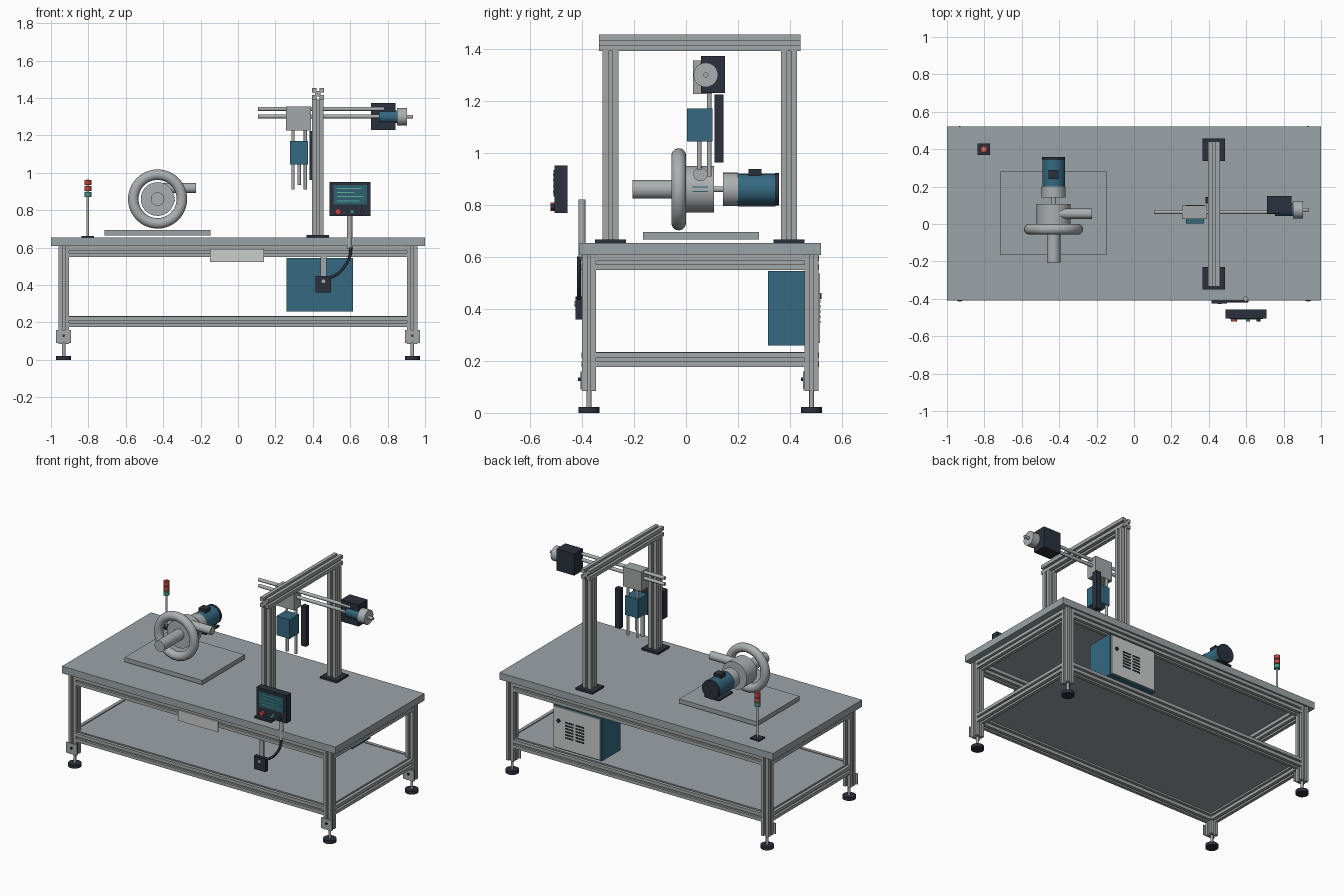
import bpy, bmesh, math
from mathutils import Matrix, Vector

if "Cube" in bpy.data.objects:
    bpy.data.objects.remove(bpy.data.objects["Cube"], do_unlink=True)


def material(name, r, g, b):
    m = bpy.data.materials.new(name)
    m.use_nodes = True
    m.diffuse_color = (r, g, b, 1)
    m.node_tree.nodes["Principled BSDF"].inputs["Base Color"].default_value = (r, g, b, 1)
    return m


ALU = material("aluminium", 0.37, 0.39, 0.39)
TOP = material("worktop grey", 0.33, 0.37, 0.39)
STEEL = material("steel", 0.41, 0.43, 0.44)
DARK = material("charcoal", 0.024, 0.03, 0.045)
BLUE = material("machine blue", 0.035, 0.14, 0.22)
LIGHT = material("light grey", 0.58, 0.61, 0.6)
RED = material("signal red", 0.5, 0.06, 0.05)
GREEN = material("signal green", 0.05, 0.3, 0.24)
SCREEN = material("screen teal", 0.025, 0.12, 0.16)
TEXT = material("display green", 0.12, 0.42, 0.33)


def finish(name, bm, mat):
    bmesh.ops.recalc_face_normals(bm, faces=bm.faces)
    mesh = bpy.data.meshes.new(name)
    bm.to_mesh(mesh)
    bm.free()
    mesh.materials.append(mat)
    ob = bpy.data.objects.new(name, mesh)
    bpy.context.collection.objects.link(ob)
    return ob


def box(name, x, y, z, mat):
    """Block given by its (min, max) on each axis."""
    bm = bmesh.new()
    bmesh.ops.create_cube(bm, size=1)
    for v in bm.verts:
        v.co = [lo + (c + 0.5) * (hi - lo) for c, (lo, hi) in zip(v.co, (x, y, z))]
    return finish(name, bm, mat)


def rod(name, a, b, r, mat, sides=32):
    """Round bar from point a to point b."""
    a, b = Vector(a), Vector(b)
    turn = Vector((0, 0, 1)).rotation_difference(b - a).to_matrix().to_4x4()
    bm = bmesh.new()
    bmesh.ops.create_cone(bm, cap_ends=True, segments=sides, radius1=r, radius2=r,
                          depth=(b - a).length,
                          matrix=Matrix.Translation((a + b) / 2) @ turn)
    for f in bm.faces:
        f.smooth = len(f.verts) == 4
    return finish(name, bm, mat)


def slotted(name, a, b, s):
    """Slotted square extrusion from a to b along one axis."""
    a, b = Vector(a), Vector(b)
    axis = max(range(3), key=lambda i: abs(b[i] - a[i]))
    u, w = [i for i in range(3) if i != axis]
    h, g, d = s / 2, s * 0.12, s * 0.26
    side = [(-h, -h), (-g, -h), (-g, d - h), (g, d - h), (g, -h)]
    pts = []
    for k in range(4):
        c, n = round(math.cos(k * math.pi / 2)), round(math.sin(k * math.pi / 2))
        pts += [(c * p - n * q, n * p + c * q) for p, q in side]
    bm = bmesh.new()
    rings = []
    for end in (a, b):
        ring = []
        for p, q in pts:
            co = end.copy()
            co[u] += p
            co[w] += q
            ring.append(bm.verts.new(co))
        rings.append(ring)
        bm.faces.new(ring)
    for i in range(len(pts)):
        j = (i + 1) % len(pts)
        bm.faces.new((rings[0][i], rings[0][j], rings[1][j], rings[1][i]))
    return finish(name, bm, ALU)


# Table: top, shelf, legs, rails and levelling feet
box("table_top", (-1, 1), (-0.41, 0.52), (0.608, 0.654), TOP)
box("lower_shelf", (-0.93, 0.93), (-0.37, 0.48), (0.222, 0.234), TOP)
LX, FY, BY = 0.932, -0.373, 0.483
for sx in (-1, 1):
    x = sx * LX
    for y in (FY, BY):
        slotted("leg", (x, y, 0.085), (x, y, 0.608), 0.055)
        rod("foot_pad", (x, y, 0), (x, y, 0.022), 0.04, DARK)
        rod("foot_stem", (x, y, 0.02), (x, y, 0.09), 0.009, STEEL, 16)
        front = y - 0.0275
        box("foot_bracket", (x - 0.04, x + 0.04), (front - 0.006, front), (0.09, 0.16), ALU)
        rod("bracket_bolt", (x, front - 0.014, 0.13), (x, front, 0.13), 0.007, DARK, 12)
    for z in (0.204, 0.578):
        slotted("side_rail", (x, FY + 0.0275, z), (x, BY - 0.0275, z), 0.056)
for y in (FY, BY):
    for z in (0.204, 0.578):
        slotted("long_rail", (-LX + 0.0275, y, z), (LX - 0.0275, y, z), 0.056)
box("front_plate", (-0.15, 0.14), (-0.41, -0.401), (0.522, 0.592), LIGHT)

# Control cabinet under the table, with vented rear door
box("cabinet", (0.26, 0.615), (0.315, 0.506), (0.26, 0.545), BLUE)
box("cabinet_door", (0.268, 0.607), (0.506, 0.515), (0.268, 0.537), LIGHT)
for i in range(6):
    z = 0.345 + i * 0.02
    for x in (0.385, 0.46):
        box("door_vent", (x, x + 0.06), (0.515, 0.518), (z, z + 0.009), DARK)
rod("door_lock", (0.57, 0.51, 0.45), (0.57, 0.522, 0.45), 0.012, DARK, 16)

# Blower unit: base, ring, housing, pipes and motor
CX, CZ = -0.43, 0.86
box("blower_base", (-0.714, -0.146), (-0.165, 0.28), (0.666, 0.695), TOP)
bpy.ops.mesh.primitive_torus_add(location=(CX, -0.028, CZ), rotation=(math.pi / 2, 0, 0),
                                 major_radius=0.13, minor_radius=0.028,
                                 major_segments=48, minor_segments=20)
ring = bpy.context.object
ring.name = "blower_ring"
ring.data.materials.append(STEEL)
bpy.ops.object.shade_smooth()
rod("blower_housing", (CX, 0, CZ), (CX, 0.108, CZ), 0.09, STEEL, 48)
rod("intake_pipe", (CX, -0.205, CZ), (CX, 0.01, CZ), 0.036, STEEL)
rod("outlet_pipe", (CX, 0.055, 0.918), (-0.224, 0.055, 0.918), 0.027, STEEL)
for z in (0.852, 0.868):
    box("housing_mark", (CX + 0.08, CX + 0.092), (0.025, 0.085), (z - 0.002, z + 0.002), SCREEN)
rod("motor_shaft", (CX, 0.1, CZ), (CX, 0.15, CZ), 0.011, STEEL, 16)
rod("motor_flange", (CX, 0.142, CZ), (CX, 0.2, CZ), 0.064, STEEL)
rod("motor_body", (CX, 0.2, CZ), (CX, 0.342, CZ), 0.06, BLUE)
rod("motor_fan_cover", (CX, 0.342, CZ), (CX, 0.358, CZ), 0.062, DARK)
box("motor_foot", (CX - 0.055, CX + 0.055), (0.2, 0.345), (0.793, 0.803), DARK)
box("motor_terminal_box", (CX - 0.026, CX + 0.026), (0.24, 0.29), (0.905, 0.938), DARK)

# Signal tower
PX, PY = -0.803, 0.4
box("tower_base", (PX - 0.033, PX + 0.033), (PY - 0.03, PY + 0.03), (0.654, 0.663), DARK)
rod("tower_pole", (PX, PY, 0.66), (PX, PY, 0.965), 0.007, STEEL, 16)
for z, mat in ((0.87, GREEN), (0.902, RED), (0.934, RED)):
    rod("signal_lamp", (PX, PY, z), (PX, PY, z + 0.027), 0.019, mat, 24)

# Gantry frame
GX = 0.427
for y in (-0.29, 0.396):
    box("gantry_foot", (GX - 0.062, GX + 0.06), (y - 0.06, y + 0.06), (0.654, 0.667), DARK)
    slotted("gantry_column", (GX, y, 0.665), (GX, y, 1.392), 0.062)
slotted("gantry_beam", (GX, -0.335, 1.423), (GX, 0.44, 1.423), 0.063)

# Horizontal slide with drive motor
for z in (1.302, 1.342):
    rod("slide_rod", (0.108, 0.064, z), (0.78, 0.064, z), 0.011, STEEL, 16)
box("slide_carriage", (0.257, 0.39), (0.026, 0.1), (1.227, 1.356), ALU)
box("drive_housing", (0.712, 0.842), (0.057, 0.15), (1.23, 1.373), DARK)
rod("drive_body", (0.755, 0.076, 1.3), (0.86, 0.076, 1.3), 0.034, BLUE)
rod("drive_cap", (0.85, 0.076, 1.3), (0.903, 0.076, 1.3), 0.047, STEEL)
rod("drive_shaft", (0.9, 0.076, 1.3), (0.936, 0.076, 1.3), 0.01, STEEL, 16)

# Vertical actuator and cable chain
box("actuator_body", (0.279, 0.375), (0.003, 0.102), (1.044, 1.17), BLUE)
for x in (0.294, 0.36):
    rod("guide_rod", (x, 0.09, 0.91), (x, 0.09, 1.25), 0.0085, STEEL, 16)
rod("piston_rod", (0.327, 0.051, 0.935), (0.327, 0.051, 1.06), 0.009, STEEL, 16)
box("cable_chain", (0.383, 0.42), (0.109, 0.144), (0.963, 1.225), DARK)

# Operator panel on its pole
rod("panel_pole", (0.597, -0.4, 0.592), (0.597, -0.4, 0.82), 0.014, STEEL, 24)
box("panel_case", (0.488, 0.708), (-0.505, -0.456), (0.768, 0.952), DARK)
box("panel_screen", (0.51, 0.69), (-0.509, -0.505), (0.832, 0.934), SCREEN)
for i, width in enumerate((0.12, 0.14, 0.09, 0.13)):
    z = 0.848 + i * 0.022
    box("screen_line", (0.53, 0.53 + width), (-0.511, -0.509), (z, z + 0.005), TEXT)
for x, r, mat in ((0.535, 0.016, RED), (0.61, 0.011, GREEN), (0.665, 0.011, DARK)):
    rod("panel_button", (x, -0.522, 0.793), (x, -0.5, 0.793), r, mat, 20)

# Junction box, its bracket and the cable
box("junction_bracket", (0.442, 0.472), (-0.408, -0.4), (0.43, 0.552), ALU)
box("junction_box", (0.415, 0.498), (-0.425, -0.4), (0.36, 0.448), DARK)
rod("junction_knob", (0.457, -0.429, 0.42), (0.457, -0.42, 0.42), 0.01, STEEL, 16)
curve = bpy.data.curves.new("panel_cable", "CURVE")
curve.dimensions = "3D"
curve.bevel_depth = 0.008
path = [(0.604, 0.6), (0.598, 0.555), (0.57, 0.5), (0.525, 0.455), (0.485, 0.438)]
spline = curve.splines.new("BEZIER")
spline.bezier_points.add(len(path) - 1)
for p, (x, z) in zip(spline.bezier_points, path):
    p.co = (x, -0.412, z)
    p.handle_left_type = p.handle_right_type = "AUTO"
curve.materials.append(DARK)
bpy.context.collection.objects.link(bpy.data.objects.new("panel_cable", curve))
